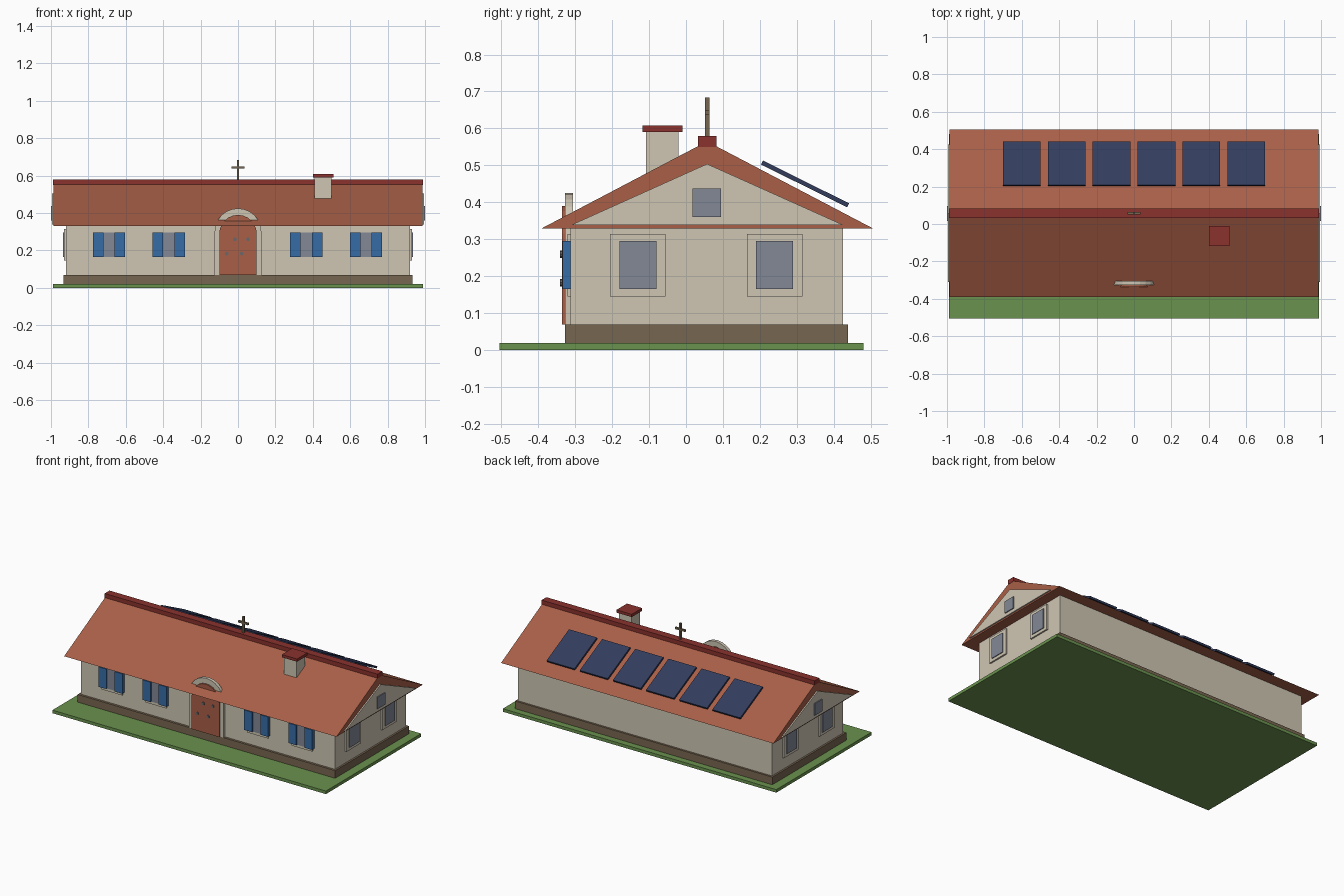
import bpy, bmesh, math

if "Cube" in bpy.data.objects:
    bpy.data.objects.remove(bpy.data.objects["Cube"])


def srgb(r, g, b):
    return tuple((c / 255 / 12.92 if c < 11 else ((c / 255 + 0.055) / 1.055) ** 2.4) for c in (r, g, b)) + (1,)


def mat(name, *rgb):
    m = bpy.data.materials.new(name)
    m.diffuse_color = srgb(*rgb)
    m.use_nodes = True
    m.node_tree.nodes["Principled BSDF"].inputs["Base Color"].default_value = m.diffuse_color
    return m


GRASS = mat("grass green", 106, 146, 78)
CREAM = mat("cream plaster", 207, 198, 180)
BROWN = mat("stone brown", 119, 102, 80)
TILE = mat("terracotta", 168, 95, 71)
RED = mat("dark red", 138, 50, 45)
BLUE = mat("shutter blue", 54, 108, 166)
GLASS = mat("window grey", 130, 136, 150)
NAVY = mat("panel navy", 50, 60, 92)
STUD = mat("stud grey", 105, 105, 108)


def finish(bm, name, m):
    bmesh.ops.recalc_face_normals(bm, faces=bm.faces)
    me = bpy.data.meshes.new(name)
    bm.to_mesh(me)
    bm.free()
    me.materials.append(m)
    ob = bpy.data.objects.new(name, me)
    bpy.context.collection.objects.link(ob)
    return ob


def box(name, m, x0, x1, y0, y1, z0, z1):
    bm = bmesh.new()
    bmesh.ops.create_cube(bm, size=1)
    for v in bm.verts:
        v.co = ((x0 + x1) / 2 + v.co.x * (x1 - x0),
                (y0 + y1) / 2 + v.co.y * (y1 - y0),
                (z0 + z1) / 2 + v.co.z * (z1 - z0))
    return finish(bm, name, m)


def prism(name, m, pts, a, b, axis):
    """Extrude a 2D profile (horizontal, z) from a to b along x or y."""
    bm = bmesh.new()
    place = (lambda p, d: (d, p[0], p[1])) if axis == "x" else (lambda p, d: (p[0], d, p[1]))
    lo = [bm.verts.new(place(p, a)) for p in pts]
    hi = [bm.verts.new(place(p, b)) for p in pts]
    bm.faces.new(lo)
    bm.faces.new(hi)
    n = len(pts)
    for i in range(n):
        bm.faces.new((lo[i], lo[(i + 1) % n], hi[(i + 1) % n], hi[i]))
    return finish(bm, name, m)


def arc(r, cz, n=12):
    return [(r * math.cos(math.pi * i / n), cz + r * math.sin(math.pi * i / n)) for i in range(n + 1)]


# Ground, plinth and walls
box("lawn", GRASS, -0.99, 0.99, -0.505, 0.48, 0, 0.02)
box("plinth", BROWN, -0.932, 0.932, -0.327, 0.438, 0.02, 0.07)
box("walls", CREAM, -0.92, 0.92, -0.312, 0.425, 0.07, 0.332)

# Roof and ridge
prism("roof", TILE, [(-0.39, 0.33), (0.505, 0.33), (0.057, 0.565)], -0.986, 0.986, "x")
box("ridge_cap", RED, -0.988, 0.988, 0.032, 0.082, 0.55, 0.579)

# Gable ends and side windows, both ends
for s, side in ((-1, "left"), (1, "right")):
    def sbox(name, m, xa, xb, *rest):
        box(f"{side}_{name}", m, min(s * xa, s * xb), max(s * xa, s * xb), *rest)
    prism(f"{side}_gable", CREAM, [(-0.31, 0.339), (0.425, 0.339), (0.057, 0.504)], s * 0.98, s * 0.994, "x")
    sbox("attic_window", GLASS, 0.99, 1.0, 0.017, 0.095, 0.36, 0.438)
    for i, y in enumerate((-0.13, 0.24)):
        sbox(f"window_frame_{i}", CREAM, 0.915, 0.93, y - 0.075, y + 0.075, 0.146, 0.315)
        sbox(f"window_pane_{i}", GLASS, 0.925, 0.935, y - 0.05, y + 0.05, 0.165, 0.295)

# Front windows with shutters
for i, x in enumerate((-0.69, -0.37, 0.365, 0.685)):
    box(f"front_frame_{i}", CREAM, x - 0.075, x + 0.075, -0.32, -0.31, 0.146, 0.315)
    box(f"front_pane_{i}", GLASS, x - 0.05, x + 0.05, -0.325, -0.316, 0.165, 0.295)
    for s in (-1, 1):
        xs = x + s * 0.058
        box(f"shutter_{i}_{'l' if s < 0 else 'r'}", BLUE, xs - 0.028, xs + 0.028, -0.334, -0.312, 0.165, 0.295)

# Door with arched surround that breaks through the roof
outer = [(0.125, 0.07)] + arc(0.125, 0.30) + [(-0.125, 0.07)]
inner = [(0.09, 0.07)] + arc(0.09, 0.30) + [(-0.09, 0.07)]
prism("door_surround", CREAM, outer + inner[::-1], -0.327, -0.306, "y")
prism("door", TILE, [(0.1, 0.07)] + arc(0.1, 0.29) + [(-0.1, 0.07)], -0.336, -0.325, "y")
for i, (x, z) in enumerate(((-0.016, 0.26), (0.053, 0.26), (-0.06, 0.183), (0.02, 0.183))):
    prism(f"door_stud_{i}", STUD,
          [(x + 0.01 * math.cos(k * math.pi / 4), z + 0.01 * math.sin(k * math.pi / 4)) for k in range(8)],
          -0.341, -0.334, "y")

# Chimney
box("chimney", CREAM, 0.41, 0.5, -0.108, -0.02, 0.43, 0.592)
box("chimney_cap", RED, 0.4, 0.51, -0.118, -0.01, 0.59, 0.608)

# Roof cross
box("cross_post", BROWN, -0.006, 0.006, 0.051, 0.063, 0.57, 0.684)
box("cross_arm", BROWN, -0.036, 0.036, 0.051, 0.063, 0.637, 0.649)

# Solar panels above the back slope
for i in range(6):
    x = -0.6 + 0.24 * i
    p = box(f"solar_panel_{i}", NAVY, -0.101, 0.101, -0.13, 0.13, -0.006, 0.006)
    p.location = (x, 0.322, 0.45)
    p.rotation_euler.x = -math.radians(26.5)
